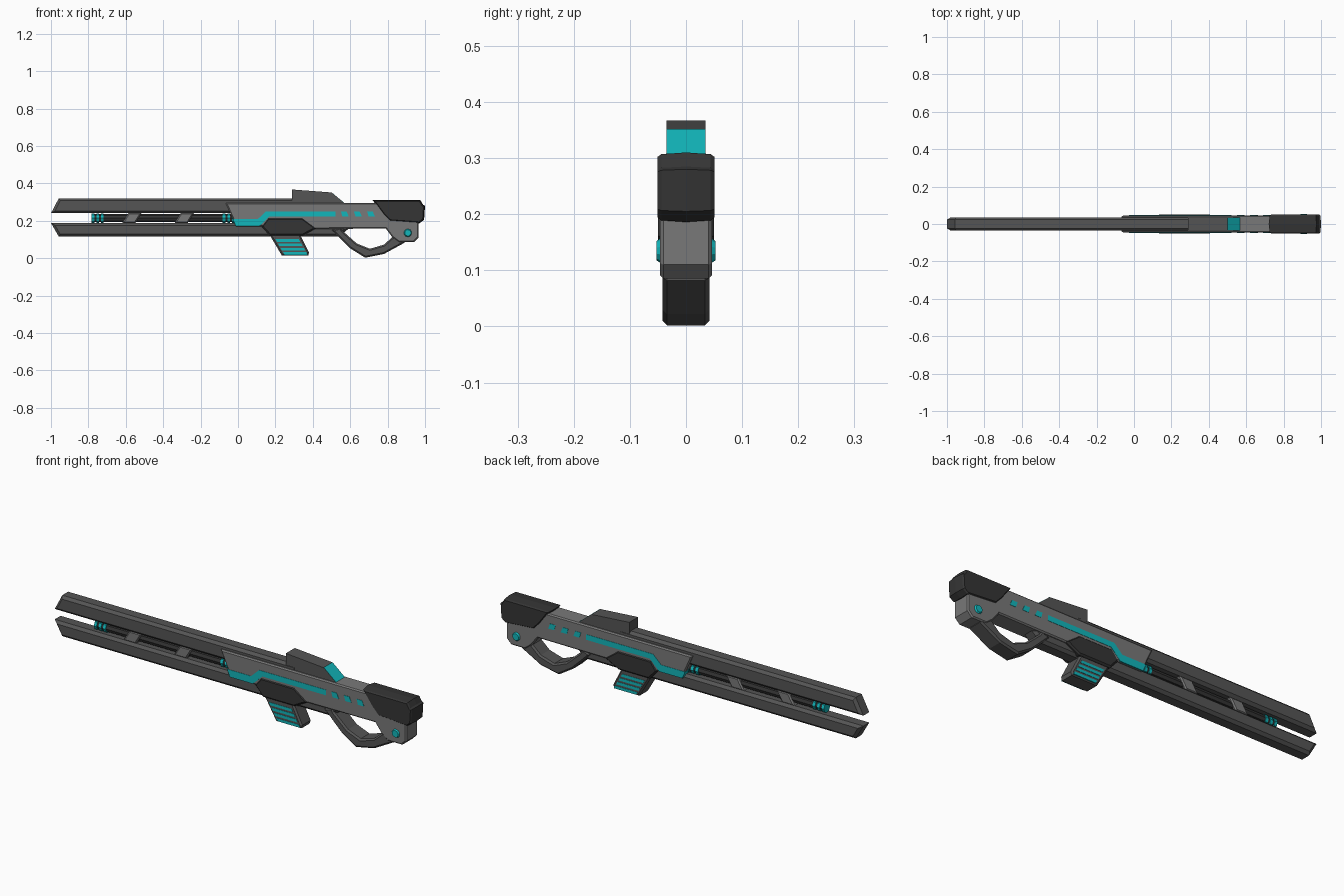
import bpy, bmesh, math
from mathutils import Vector

if "Cube" in bpy.data.objects:
    bpy.data.objects.remove(bpy.data.objects["Cube"])


def material(name, r, g, b):
    m = bpy.data.materials.new(name)
    m.diffuse_color = (r, g, b, 1)
    m.use_nodes = True
    m.node_tree.nodes["Principled BSDF"].inputs["Base Color"].default_value = m.diffuse_color
    return m


LIGHT = material("light_grey", 0.19, 0.19, 0.19)
MID = material("mid_grey", 0.09, 0.09, 0.09)
DARK = material("dark_grey", 0.035, 0.035, 0.035)
TEAL = material("teal", 0.006, 0.47, 0.5)


def inset(pts, d):
    """Shrink a closed x-z outline by d with mitred corners."""
    out, n = [], len(pts)
    for i in range(n):
        a, b, c = pts[i - 1], pts[i], pts[(i + 1) % n]
        e1, e2 = (b - a).normalized(), (c - b).normalized()
        n1, n2 = Vector((-e1.y, e1.x)), Vector((-e2.y, e2.x))
        out.append(b + (n1 + n2) * d / max(1 + n1.dot(n2), 0.3))
    return out


def loft(name, pts, layers, mat):
    """Stack copies of an x-z outline along y; layers are (y, inset)."""
    pts = [Vector(p) for p in pts]
    area = sum(pts[i - 1].x * p.y - p.x * pts[i - 1].y for i, p in enumerate(pts))
    if area < 0:
        pts.reverse()
    bm = bmesh.new()
    rings = [[bm.verts.new((p.x, y, p.y)) for p in inset(pts, d)] for y, d in layers]
    for r, s in zip(rings, rings[1:]):
        for i in range(len(r)):
            bm.faces.new((r[i - 1], r[i], s[i], s[i - 1]))
    bm.faces.new(rings[0])
    bm.faces.new(rings[-1])
    bmesh.ops.recalc_face_normals(bm, faces=bm.faces)
    me = bpy.data.meshes.new(name)
    bm.to_mesh(me)
    bm.free()
    me.materials.append(mat)
    ob = bpy.data.objects.new(name, me)
    bpy.context.collection.objects.link(ob)
    return ob


def prism(name, pts, w, mat, c=0.0):
    """Outline extruded to y = +-w with chamfer c on both sides."""
    if c:
        layers = [(-w, c), (c - w, 0), (w - c, 0), (w, c)]
    else:
        layers = [(-w, 0), (w, 0)]
    return loft(name, pts, layers, mat)


def cylinder(name, r, depth, loc, axis, sides, mat, r2=None):
    bpy.ops.mesh.primitive_cone_add(
        vertices=sides, radius1=r, radius2=r if r2 is None else r2, depth=depth, location=loc,
        rotation=(0, math.pi / 2, 0) if axis == "x" else (math.pi / 2 * axis, 0, 0))
    ob = bpy.context.object
    ob.name = name
    ob.data.materials.append(mat)


# Barrel rails with slanted muzzle ends
prism("upper_rail", [(-1, .24), (-.958, .32), (.35, .32), (.35, .24)], .036, MID, .013)
prism("lower_rail", [(-1, .188), (-.958, .115), (.54, .115), (.60, .165), (.60, .188)],
      .036, MID, .013)

# Inner barrel, slanted clamps and glowing rings
cylinder("inner_barrel", .021, .80, (-.38, 0, .214), "x", 8, DARK)
for i, x in enumerate((-.62, -.34)):
    prism(f"barrel_clamp_{i}", [(x, .186), (x + .035, .242), (x + .105, .242), (x + .07, .186)],
          .026, LIGHT, .006)
for i, x in enumerate((-.775, -.75, -.725, -.075, -.05, -.025)):
    cylinder(f"barrel_ring_{i}", .025, .014, (x, 0, .214), "x", 8, TEAL)

# Receiver body
prism("body", [(-.066, .295), (-.01, .17), (.13, .17), (.20, .155), (.79, .158), (.825, .112),
               (.86, .085), (.94, .085), (.965, .11), (.965, .22), (.90, .295)],
      .046, LIGHT, .006)

# Hexagonal side panel around the magazine well
prism("side_panel", [(.125, .17), (.16, .215), (.345, .215), (.42, .16), (.345, .12), (.17, .12)],
      .05, DARK, .008)

# Stock pad, ridged along its centre line
loft("stock_pad", [(.72, .31), (.975, .31), (.99, .285), (1.0, .28), (.995, .205), (.97, .186),
                   (.81, .198), (.775, .235)],
     [(-.051, .008), (-.044, .003), (0, 0), (.044, .003), (.051, .008)], DARK)

# Sight housing with glowing rear lens
prism("sight", [(.29, .29), (.29, .367), (.50, .351), (.565, .297), (.565, .29)], .035, MID)
prism("sight_lens", [(.50, .352), (.568, .296), (.56, .292), (.495, .345)], .0345, TEAL)

# Hand guard loop
prism("hand_guard", [(.50, .15), (.60, .052), (.68, .002), (.78, .022), (.89, .082), (.89, .13),
                     (.825, .112), (.78, .072), (.705, .05), (.635, .078), (.56, .145), (.55, .165)],
      .042, MID, .008)

# Magazine with vents
prism("magazine", [(.16, .14), (.325, .14), (.38, .03), (.375, .013), (.235, .013)],
      .04, MID, .008)
for i in range(4):
    z = .101 - i * .023
    x = .195 + (.11 - z) * .58
    prism(f"magazine_vent_{i}", [(x, z), (x + .125, z), (x + .132, z - .014), (x + .008, z - .014)],
          .0415, TEAL)

# Glowing side strip and dashes
prism("side_strip", [(-.028, .208), (.105, .208), (.15, .25), (.52, .25), (.52, .223), (.168, .223),
                     (.115, .172), (-.012, .172)], .0475, TEAL)
for x in (.55, .62, .69):
    prism("side_dash", [(x, .25), (x + .03, .25), (x + .042, .223), (x + .008, .223)], .0475, TEAL)

# Pivot buttons on both sides
for s in (-1, 1):
    cylinder("pivot_button", .025, .012, (.908, s * .047, .135), -s, 10, TEAL, .017)
